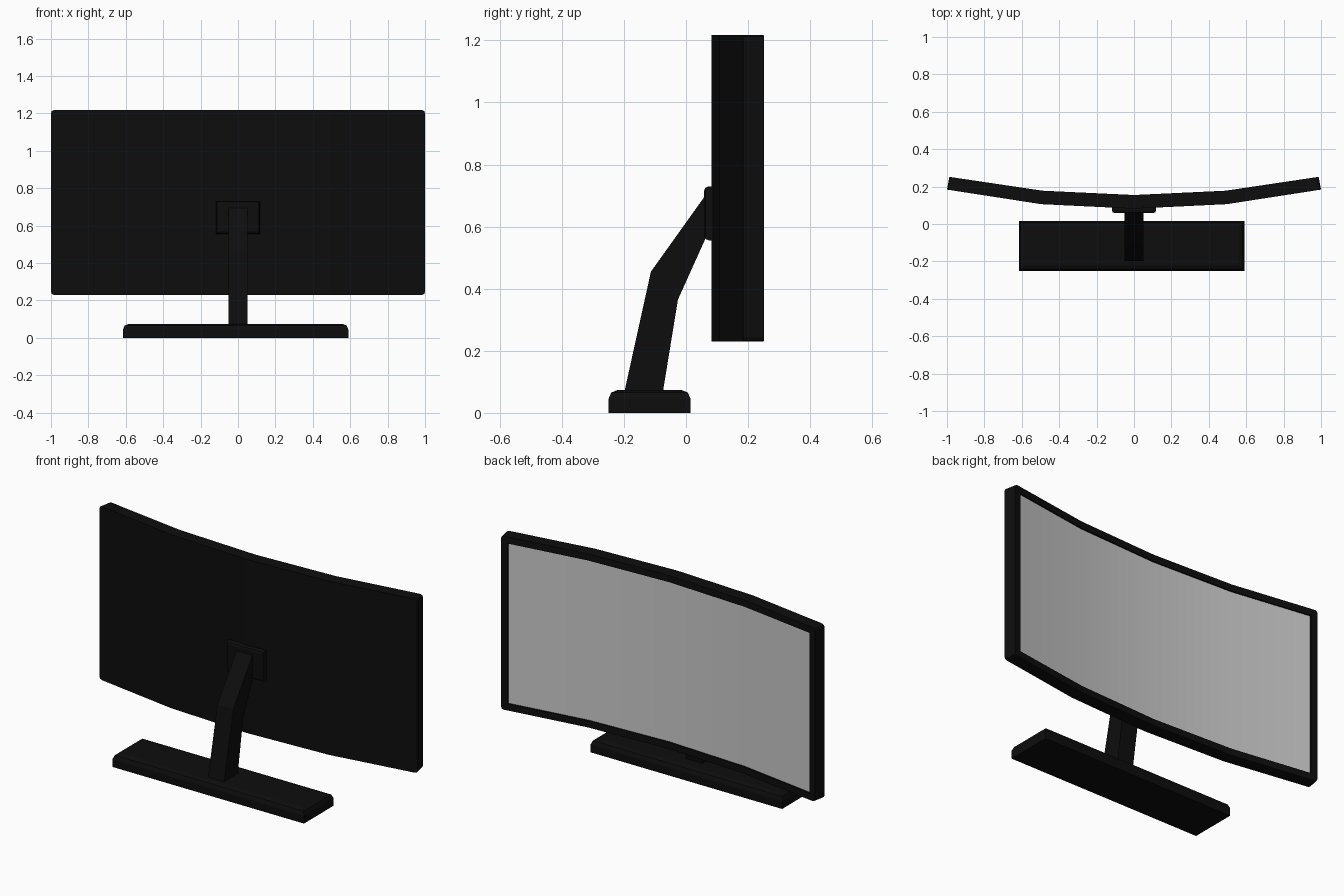
import bpy, bmesh

if "Cube" in bpy.data.objects:
    bpy.data.objects.remove(bpy.data.objects["Cube"])

black = bpy.data.materials.new("black_plastic")
black.diffuse_color = (0.004, 0.004, 0.004, 1)
black.use_nodes = True
black.node_tree.nodes["Principled BSDF"].inputs["Base Color"].default_value = black.diffuse_color


def make_object(name, bm, mat=None, smooth=False):
    bmesh.ops.recalc_face_normals(bm, faces=bm.faces) if not smooth else None
    mesh = bpy.data.meshes.new(name)
    bm.to_mesh(mesh)
    bm.free()
    for p in mesh.polygons:
        p.use_smooth = smooth
    if mat:
        mesh.materials.append(mat)
    ob = bpy.data.objects.new(name, mesh)
    bpy.context.collection.objects.link(ob)
    return ob


def box(lo, hi):
    bm = bmesh.new()
    bmesh.ops.create_cube(bm, size=1)
    for v in bm.verts:
        v.co = [a + (c + 0.5) * (b - a) for a, b, c in zip(lo, hi, v.co)]
    return bm


def bevel(bm, edges, width, segments=2):
    bmesh.ops.bevel(bm, geom=list(edges), offset=width, offset_type='OFFSET',
                    segments=segments, profile=0.5, affect='EDGES')


def extrude(bm, face, vec):
    res = bmesh.ops.extrude_face_region(bm, geom=[face])
    bmesh.ops.translate(bm, vec=vec, verts=[g for g in res['geom'] if isinstance(g, bmesh.types.BMVert)])


# Curved panel housing: plan-view outline, back (x, y) and screen side (x, y)
back = [(-1, 0.184), (-0.495, 0.106), (0, 0.082), (0.495, 0.106), (1, 0.184)]
front = [(-0.987, 0.252), (-0.49, 0.178), (0, 0.155), (0.49, 0.178), (0.987, 0.252)]
Z0, Z1 = 0.23, 1.217
bm = bmesh.new()
rings = [[bm.verts.new((*b, Z0)), bm.verts.new((*b, Z1)), bm.verts.new((*f, Z1)), bm.verts.new((*f, Z0))]
         for b, f in zip(back, front)]
for r, s in zip(rings, rings[1:]):
    for i in range(4):
        j = (i + 1) % 4
        bm.faces.new((r[i], r[j], s[j], s[i]))
bm.faces.new(rings[0])
bm.faces.new(rings[-1])
bmesh.ops.recalc_face_normals(bm, faces=bm.faces)
bevel(bm, [e for e in bm.edges if all(abs(v.co.x) > 0.9 for v in e.verts)
           and abs(e.verts[0].co.z - e.verts[1].co.z) < 0.01], 0.015)

# Bezel inset, with the recessed face split off as the screen
bm.normal_update()
faces = [f for f in bm.faces if f.normal.y > 0.8]
bmesh.ops.inset_region(bm, faces=faces, thickness=0.038, use_even_offset=True)
bmesh.ops.inset_region(bm, faces=faces, thickness=0.0005, depth=-0.008, use_even_offset=True)
screen = bm.copy()
for f in faces:
    f.tag = True
keep = {f.index for f in faces}
bm.faces.index_update()
keep = {f.index for f in faces}
screen.faces.index_update()
screen.faces.ensure_lookup_table()
bmesh.ops.delete(screen, geom=[f for f in screen.faces if f.index not in keep], context='FACES')
bmesh.ops.delete(bm, geom=faces, context='FACES')
make_object("panel_housing", bm, black)
make_object("screen", screen, smooth=True)

# Foot with softened upper edges
bm = box((-0.615, -0.25, 0), (0.59, 0.015, 0.074))
bevel(bm, [e for e in bm.edges if all(v.co.z > 0.07 for v in e.verts)], 0.03)
make_object("foot", bm, black)

# Bent stand arm, side profile (y, z) extruded across x
profile = [(-0.198, 0.07), (-0.074, 0.07), (-0.026, 0.365), (0.062, 0.56), (0.062, 0.7), (-0.113, 0.455)]
bm = bmesh.new()
extrude(bm, bm.faces.new([bm.verts.new((-0.05, y, z)) for y, z in profile]), (0.1, 0, 0))
bmesh.ops.recalc_face_normals(bm, faces=bm.faces)
make_object("stand_arm", bm, black)

# Mounting plate between arm and panel
bm = box((-0.118, 0.058, 0.556), (0.118, 0.1, 0.73))
bevel(bm, [e for e in bm.edges if all(v.co.y < 0.06 for v in e.verts)], 0.015)
make_object("mounting_plate", bm, black)
